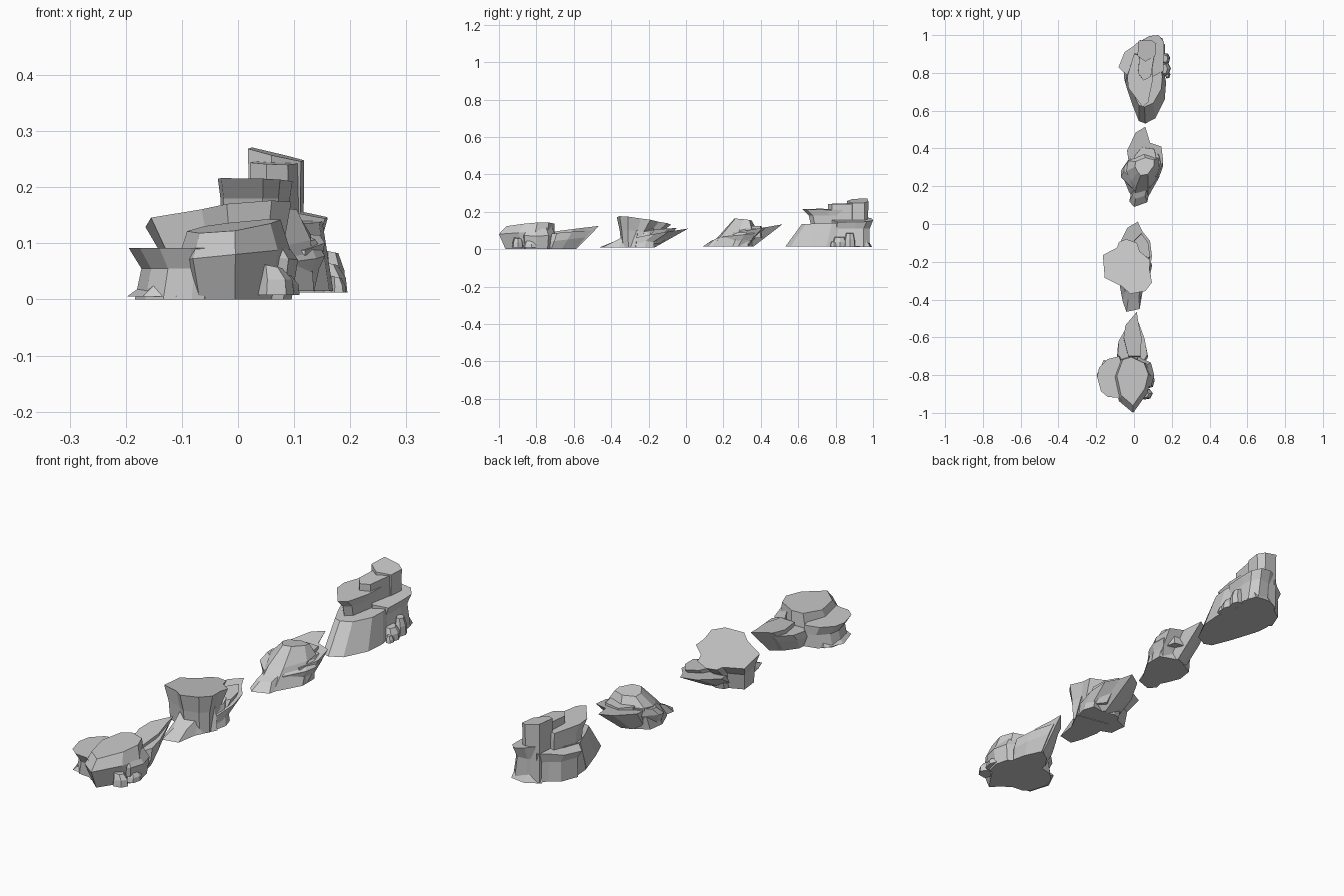
import bpy, bmesh


def rock(name, outline, layers):
    """Faceted stone: one outline repeated through tilted layers.
    layer = (dx, dy, scale_x, scale_y, z, slope_x, slope_y)"""
    xs, ys = zip(*outline)
    cx, cy = (min(xs) + max(xs)) / 2, (min(ys) + max(ys)) / 2
    bm = bmesh.new()
    rings = []
    for dx, dy, sx, sy, z, gx, gy in layers:
        ring = []
        for x, y in outline:
            u, v = (x - cx) * sx, (y - cy) * sy
            ring.append(bm.verts.new((cx + dx + u, cy + dy + v, max(0.0, z + gx * u + gy * v))))
        rings.append(ring)
    n = len(outline)
    for a, b in zip(rings, rings[1:]):
        for i in range(n):
            j = (i + 1) % n
            bm.faces.new((a[i], a[j], b[j], b[i]))
    bm.faces.new(rings[0][::-1])
    bm.faces.new(rings[-1])
    bmesh.ops.recalc_face_normals(bm, faces=bm.faces[:])
    me = bpy.data.meshes.new(name)
    bm.to_mesh(me)
    bm.free()
    ob = bpy.data.objects.new(name, me)
    bpy.context.collection.objects.link(ob)
    return ob


def stone(name, x, y, rx, ry, h, z=0.008):
    """Small six-sided loose stone."""
    shape = [(1, .1), (.5, .9), (-.5, 1), (-1, 0), (-.4, -1), (.6, -.8)]
    rock(name, [(x + a * rx, y + b * ry) for a, b in shape],
         [(0, 0, 1, 1, z, 0, 0), (0, 0, .9, .9, h * .6, 0, 0), (-.2 * rx, 0, .6, .65, h, -.2, 0)])


# Cluster A: low domed boulder with a side block and rear shards
rock("a_boulder", [(-.015, -.70), (.06, -.735), (.085, -.80), (.065, -.885), (-.005, -.985),
                   (-.075, -.925), (-.10, -.81), (-.065, -.715)],
     [(0, .01, .9, .93, 0, 0, 0), (0, -.008, 1.08, 1.05, .08, .1, 0), (0, .01, .9, .9, .13, .12, .06)])
rock("a_side_block", [(-.195, -.81), (-.185, -.76), (-.14, -.715), (-.08, -.70), (-.04, -.80),
                      (-.06, -.94), (-.085, -.92), (-.14, -.915), (-.175, -.885)],
     [(.005, .01, .92, .92, 0, 0, 0), (.012, .01, .86, .92, .055, 0, 0), (0, 0, 1, 1, .092, 0, 0)])
rock("a_right_block", [(.02, -.70), (.09, -.735), (.107, -.80), (.09, -.865), (.03, -.88)],
     [(-.005, 0, .85, .9, 0, 0, 0), (0, 0, 1, 1, .075, -.1, 0), (-.015, 0, .7, .8, .115, -.2, 0)])
rock("a_rear_shard_low", [(.02, -.505), (.06, -.61), (.075, -.69), (.04, -.75), (-.06, -.75),
                          (-.09, -.69), (-.085, -.62), (-.04, -.545)],
     [(0, -.05, .85, .7, 0, 0, 0), (0, -.02, 1, .9, .05, 0, .12), (0, 0, .95, 1, .085, .1, .1)])
rock("a_rear_shard_high", [(.015, -.465), (.022, -.515), (.04, -.60), (.035, -.70), (-.03, -.70),
                           (-.055, -.60), (-.045, -.535)],
     [(0, -.075, .8, .6, 0, 0, 0), (0, 0, 1, 1, .108, .05, .13)])
stone("a_front_stone", .065, -.90, .035, .03, .06)
stone("a_right_stone", .085, -.83, .025, .04, .045)
rock("a_foot_spur", [(-.198, -.80), (-.16, -.72), (-.10, -.74), (-.11, -.90), (-.17, -.89)],
     [(0, 0, 1, 1, .005, 0, 0), (.04, 0, .4, .6, .06, .2, 0)])

# Cluster B: flared mesa with front ramp and rear shards
rock("b_mesa", [(-.165, -.165), (-.09, -.125), (-.08, -.095), (-.04, -.08), (.015, -.10), (.03, -.145),
                (.085, -.19), (.082, -.24), (.095, -.31), (.06, -.355), (-.02, -.37), (-.065, -.33),
                (-.155, -.285)],
     [(.01, -.03, .8, .62, .01, 0, 0), (.008, -.025, .84, .72, .09, .06, -.08),
      (0, 0, 1, 1, .15, .1, -.13)])
rock("b_front_ramp", [(-.075, -.33), (-.06, -.41), (-.04, -.465), (.03, -.45), (.045, -.36),
                      (.09, -.27), (-.06, -.24)],
     [(0, 0, 1, 1, .008, 0, 0), (0, .035, .8, .72, .075, 0, .5)])
rock("b_rear_shard_low", [(.02, .012), (.045, -.04), (.085, -.09), (.095, -.17), (.08, -.26),
                          (-.05, -.26), (-.085, -.12), (-.035, -.02)],
     [(0, -.11, .85, .5, .01, 0, 0), (0, 0, 1, 1, .085, .05, .18)])
rock("b_rear_shard_high", [(.04, -.05), (.075, -.10), (.085, -.17), (.04, -.21), (-.02, -.18), (0, -.09)],
     [(0, -.06, .8, .7, .03, 0, 0), (0, 0, 1, 1, .105, .05, .1)])
rock("b_right_spur", [(.08, -.17), (.096, -.22), (.08, -.29), (.02, -.30), (.02, -.18)],
     [(0, 0, 1, 1, .01, 0, 0), (-.01, .02, .7, .7, .10, -.2, .2)])

# Cluster C: peaked block with wings, rear shard and front stone
rock("c_peak", [(-.03, .17), (0, .125), (.075, .14), (.14, .25), (.14, .33), (.05, .36),
                (-.05, .31), (-.06, .24)],
     [(0, 0, .95, 1, .015, 0, 0), (.005, .04, .85, .75, .105, 0, .15), (.015, .062, .5, .4, .158, .05, -.12)])
rock("c_wings", [(-.07, .25), (-.068, .285), (-.03, .34), (.06, .38), (.145, .37), (.155, .31),
                 (.14, .265), (.085, .19), (-.01, .19)],
     [(0, -.02, .75, .8, .015, 0, 0), (0, 0, 1, 1, .075, 0, .1), (0, .02, .85, .75, .105, 0, .1)])
rock("c_rear_shard", [(.06, .515), (.085, .43), (.145, .41), (.155, .33), (.12, .25), (-.02, .27),
                      (-.037, .39), (.01, .485)],
     [(0, -.08, .8, .45, .015, 0, 0), (0, 0, 1, 1, .11, 0, .17)])
rock("c_rear_slab", [(.04, .41), (.11, .40), (.125, .33), (.08, .27), (.0, .30), (0, .36)],
     [(0, 0, 1, 1, .06, 0, 0), (0, 0, .95, .95, .122, .05, 0)])
rock("c_front_stone", [(-.025, .12), (0, .09), (.07, .115), (.085, .185), (.06, .21), (-.01, .19)],
     [(0, 0, 1, 1, .015, 0, 0), (0, .02, .7, .6, .06, 0, .45)])

# Cluster D: stepped outcrop rising to a rear tower
rock("d_ramp", [(-.01, .63), (.025, .545), (.06, .532), (.115, .56), (.165, .66), (.172, .75),
                (.15, .86), (-.02, .86), (-.05, .75)],
     [(0, 0, .98, 1, .015, 0, 0), (-.005, .045, .85, .74, .138, 0, .03)])
rock("d_upper_step", [(-.036, .78), (-.03, .72), (.045, .62), (.075, .645), (.097, .75), (.10, .88),
                      (0, .90)],
     [(0, .03, .9, .8, .08, 0, 0), (0, .02, .93, .88, .18, 0, 0), (0, 0, 1, 1, .213, -.04, -.02)])
rock("d_tower_step", [(.02, .80), (.05, .76), (.09, .78), (.11, .90), (.03, .92)],
     [(0, 0, 1, 1, .15, 0, 0), (0, 0, .96, 1, .243, -.05, .03)])
rock("d_tower", [(.025, .97), (.018, .89), (.06, .86), (.112, .89), (.118, .955), (.09, .975)],
     [(0, 0, .95, .95, .015, 0, 0), (0, 0, 1, 1, .258, -.24, .05)])
rock("d_rear_column", [(.04, .97), (.08, .995), (.13, 1.0), (.158, .965), (.16, .91), (.155, .81),
                       (.10, .78), (.05, .83)],
     [(.005, -.01, 1, .93, .015, 0, 0), (-.005, -.01, .92, .93, .11, 0, 0), (0, 0, 1, 1, .157, -.2, .02)])
rock("d_left_block", [(-.082, .83), (-.05, .91), (-.005, .94), (.035, .975), (.06, .90), (.03, .80),
                      (-.04, .79)],
     [(.01, 0, .9, .92, .015, 0, 0), (.01, 0, .88, .92, .10, 0, 0), (0, 0, 1, 1, .138, .1, 0)])
rock("d_left_spur", [(-.055, .76), (-.06, .82), (0, .86), (.03, .74), (-.02, .70)],
     [(0, 0, .9, .95, .015, 0, 0), (.01, .01, .8, .8, .125, .1, 0)])
stone("d_right_stone", .165, .82, .03, .04, .065, .012)
stone("d_right_stone_rear", .17, .875, .022, .03, .085, .012)
stone("d_right_stone_front", .178, .79, .015, .02, .04, .012)
rock("d_rear_foot", [(.02, .96), (.08, .995), (.15, .985), (.165, .93), (.05, .90)],
     [(0, 0, 1, 1, .012, 0, 0), (0, -.015, .85, .7, .06, 0, 0)])
